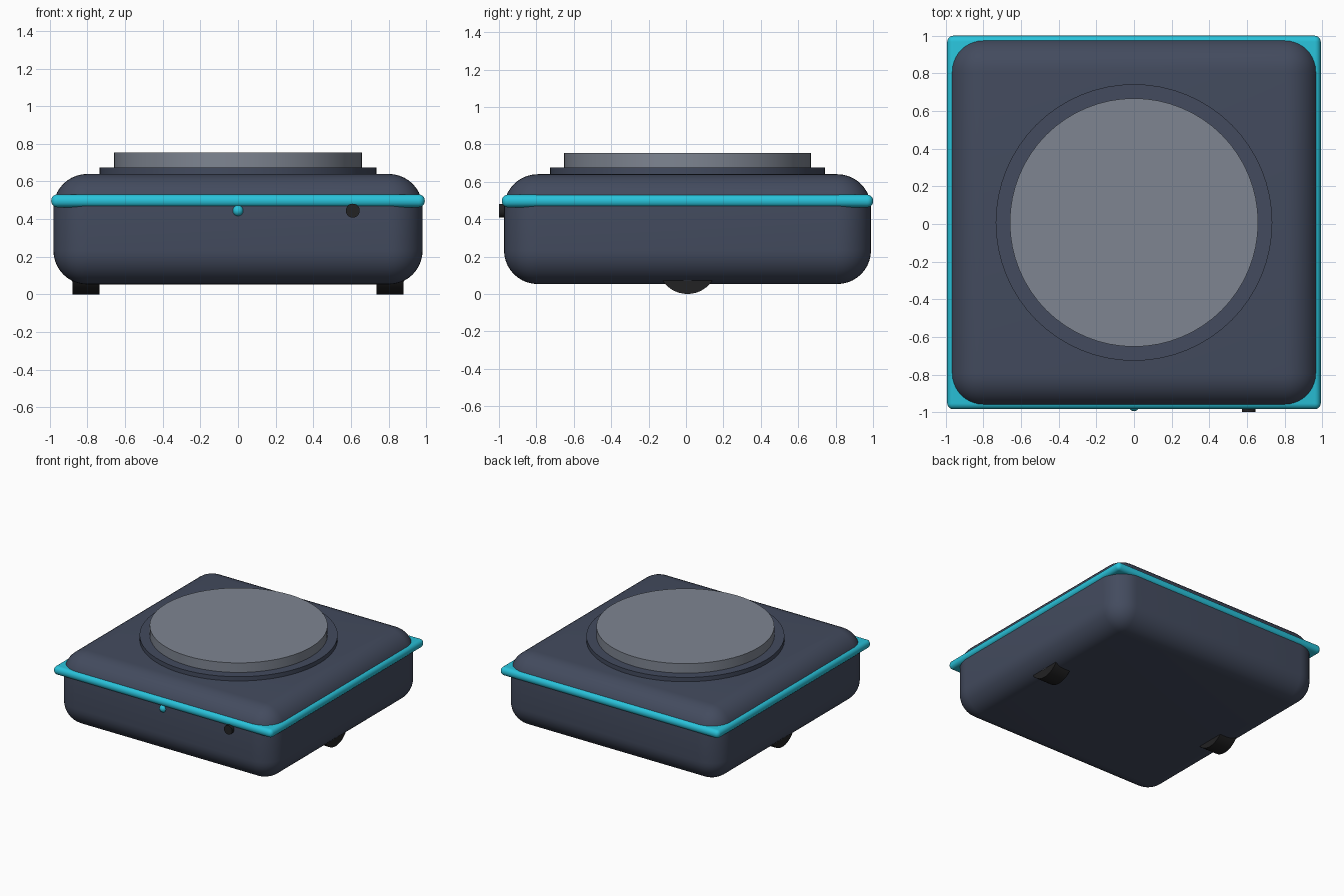
import bpy, bmesh, math
from mathutils import Matrix

if "Cube" in bpy.data.objects:
    bpy.data.objects.remove(bpy.data.objects["Cube"])

CY = 0.008  # the body sits slightly back; the jack sticks out in front


def material(name, rgb):
    m = bpy.data.materials.new(name)
    m.diffuse_color = (*rgb, 1)
    m.use_nodes = True
    m.node_tree.nodes["Principled BSDF"].inputs["Base Color"].default_value = m.diffuse_color
    return m


SLATE = material("slate blue", (0.056, 0.070, 0.112))
TEAL = material("teal", (0.022, 0.54, 0.70))
GREY = material("plate grey", (0.21, 0.235, 0.285))
BLACK = material("rubber black", (0.016, 0.016, 0.017))


def finish(bm, name, mat):
    mesh = bpy.data.meshes.new(name)
    bm.to_mesh(mesh)
    bm.free()
    mesh.materials.append(mat)
    ob = bpy.data.objects.new(name, mesh)
    bpy.context.collection.objects.link(ob)
    bpy.ops.object.select_all(action='DESELECT')
    ob.select_set(True)
    bpy.context.view_layer.objects.active = ob
    bpy.ops.object.shade_smooth_by_angle(angle=math.radians(35))
    return ob


def rounded_box(name, size, centre, radius, segments, mat):
    bm = bmesh.new()
    bmesh.ops.create_cube(bm, size=1)
    bmesh.ops.scale(bm, vec=size, verts=bm.verts)
    bmesh.ops.bevel(bm, geom=bm.edges[:], offset=radius, segments=segments,
                    profile=0.5, affect='EDGES')
    bmesh.ops.translate(bm, vec=centre, verts=bm.verts)
    return finish(bm, name, mat)


def cylinder(name, radius, depth, centre, mat, axis='Z', sides=64):
    bm = bmesh.new()
    turn = {'X': Matrix.Rotation(math.pi / 2, 4, 'Y'),
            'Y': Matrix.Rotation(math.pi / 2, 4, 'X'),
            'Z': Matrix.Identity(4)}[axis]
    bmesh.ops.create_cone(bm, cap_ends=True, segments=sides, radius1=radius,
                          radius2=radius, depth=depth,
                          matrix=Matrix.Translation(centre) @ turn)
    return finish(bm, name, mat)


# Main shell and the trim band around it
rounded_box("body", (1.962, 1.962, 0.587), (0, CY, 0.3465), 0.18, 10, SLATE)
rounded_box("trim_band", (1.985, 1.985, 0.068), (0, CY, 0.497), 0.032, 6, TEAL)

# Turret base and top plate
cylinder("plate_ring", 0.735, 0.055, (0, CY, 0.6475), SLATE)
cylinder("top_plate", 0.66, 0.093, (0, CY, 0.7065), GREY)

# Wheels with hub caps, one per side
for side, label in ((-1, "left"), (1, "right")):
    cylinder(label + "_wheel", 0.16, 0.145, (side * 0.808, CY, 0.16), BLACK, 'X', 48)
    cylinder(label + "_hub", 0.092, 0.15, (side * 0.808, CY, 0.16), GREY, 'X', 32)

# Front indicator light and socket
bm = bmesh.new()
bmesh.ops.create_uvsphere(bm, u_segments=12, v_segments=8, radius=0.03,
                          matrix=Matrix.Translation((0, -0.965, 0.445)))
finish(bm, "indicator_light", TEAL)
cylinder("socket", 0.037, 0.06, (0.61, -0.97, 0.445), BLACK, 'Y', 20)
